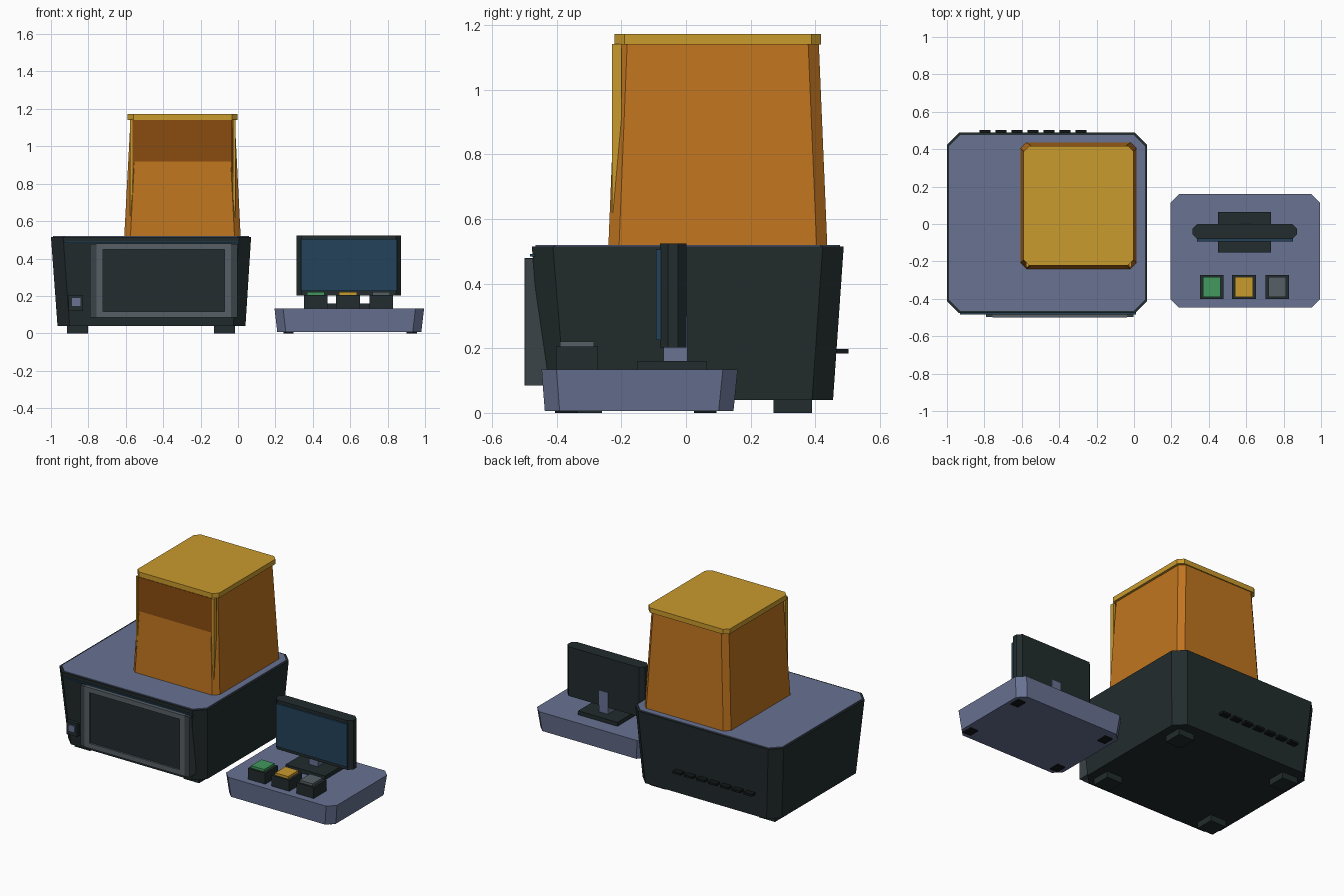
import bpy
import bmesh

old = bpy.data.objects.get("Cube")
if old:
    bpy.data.objects.remove(old, do_unlink=True)


def material(name, r, g, b):
    m = bpy.data.materials.new(name)
    m.use_nodes = True
    m.diffuse_color = (r, g, b, 1)
    node = next(n for n in m.node_tree.nodes if n.type == 'BSDF_PRINCIPLED')
    node.inputs["Base Color"].default_value = (r, g, b, 1)
    node.inputs["Roughness"].default_value = 0.6
    return m


slate = material("slate blue", .138, .168, .288)
dark = material("dark casing", .016, .025, .026)
black = material("black rubber", .006, .008, .009)
orange = material("orange hood", .527, .178, .014)
yellow = material("amber trim", .591, .328, .027)
brown = material("brown window", .254, .072, .005)
blue = material("screen blue", .017, .054, .102)
green = material("green button", .054, .314, .114)
grey = material("mid grey", .093, .117, .133)
rail_grey = material("rail grey", .043, .057, .063)


def outline(rect, cut):
    """Rectangle (x0, x1, y0, y1) with its corners cut off."""
    x0, x1, y0, y1 = rect
    if not cut:
        return [(x0, y0), (x1, y0), (x1, y1), (x0, y1)]
    return [(x0 + cut, y0), (x1 - cut, y0), (x1, y0 + cut), (x1, y1 - cut),
            (x1 - cut, y1), (x0 + cut, y1), (x0, y1 - cut), (x0, y0 + cut)]


def block(name, mat, bottom, top, z0, z1, cut=0):
    """Tapered prism between two rectangles."""
    bm = bmesh.new()
    low = [bm.verts.new((x, y, z0)) for x, y in outline(bottom, cut)]
    high = [bm.verts.new((x, y, z1)) for x, y in outline(top, cut)]
    bm.faces.new(low[::-1])
    bm.faces.new(high)
    n = len(low)
    for i in range(n):
        j = (i + 1) % n
        bm.faces.new((low[i], low[j], high[j], high[i]))
    mesh = bpy.data.meshes.new(name)
    bm.to_mesh(mesh)
    bm.free()
    mesh.materials.append(mat)
    obj = bpy.data.objects.new(name, mesh)
    bpy.context.collection.objects.link(obj)
    return obj


def box(name, mat, x0, x1, y0, y1, z0, z1, cut=0):
    rect = (x0, x1, y0, y1)
    return block(name, mat, rect, rect, z0, z1, cut)


# Main machine casing with its lid
block("machine_casing", dark, (-.965, .04, -.438, .455), (-1, .07, -.477, .488), .04, .515, .065)
box("machine_lid", slate, -.988, .058, -.465, .476, .51, .52, .06)
for fx in (-.858, -.072):
    for fy in (-.32, .33):
        box("machine_foot", dark, fx - .057, fx + .057, fy - .06, fy + .06, 0, .05)

# Front hatch: side rails, frame and panel
for x in (-.79, -.037):
    box("hatch_rail", rail_grey, x, x + .034, -.496, -.43, .085, .478)
for x in (-.756, -.072):
    box("hatch_frame_side", grey, x, x + .035, -.5, -.43, .085, .48)
for z in (.085, .448):
    box("hatch_frame_bar", grey, -.721, -.072, -.5, -.43, z, z + .032)
box("hatch_panel", dark, -.721, -.072, -.488, -.43, .117, .448)

# Power switch and light strip on the front
box("switch_plate", dark, -.905, -.83, -.474, -.43, .12, .205)
box("switch_button", slate, -.888, -.842, -.482, -.47, .145, .188)
box("light_strip", blue, -.93, .01, -.483, -.46, .484, .492)

# Row of vents on the back
for i in range(7):
    x = -.797 + .0855 * i
    box("back_vent", black, x - .03, x + .03, .46, .503, .184, .198)

# Hood tower with cap, window and corner trims
block("hood", orange, (-.608, .014, -.24, .437), (-.575, -.017, -.215, .411), .52, 1.142, .033)
box("hood_cap", yellow, -.59, -.002, -.221, .418, 1.14, 1.172, .03)
box("hood_window", brown, -.563, -.032, -.224, -.21, .8, 1.14)
for x in (-.577, -.027):
    box("hood_trim", yellow, x, x + .013, -.229, -.2, .62, 1.142)

# Control console base
block("console_base", slate, (.21, .98, -.437, .147), (.195, .995, -.447, .16), .006, .134, .046)
for fx in (.27, .93):
    for fy in (-.37, .06):
        box("console_foot", black, fx - .028, fx + .028, fy - .035, fy + .035, 0, .01)

# Three push buttons
for label, mat, x in (("green", green, .415), ("amber", yellow, .588), ("grey", grey, .765)):
    box(label + "_button_base", dark, x - .063, x + .063, -.402, -.272, .13, .205)
    box(label + "_button_cap", mat, x - .047, x + .047, -.39, -.284, .205, .221)

# Monitor on its stand
box("stand_foot", dark, .45, .733, -.152, .064, .13, .16)
box("stand_post", slate, .56, .625, -.07, .004, .155, .3)
box("monitor", dark, .313, .872, -.081, .001, .203, .524, .026)
box("monitor_screen", blue, .338, .85, -.093, -.078, .226, .505)
